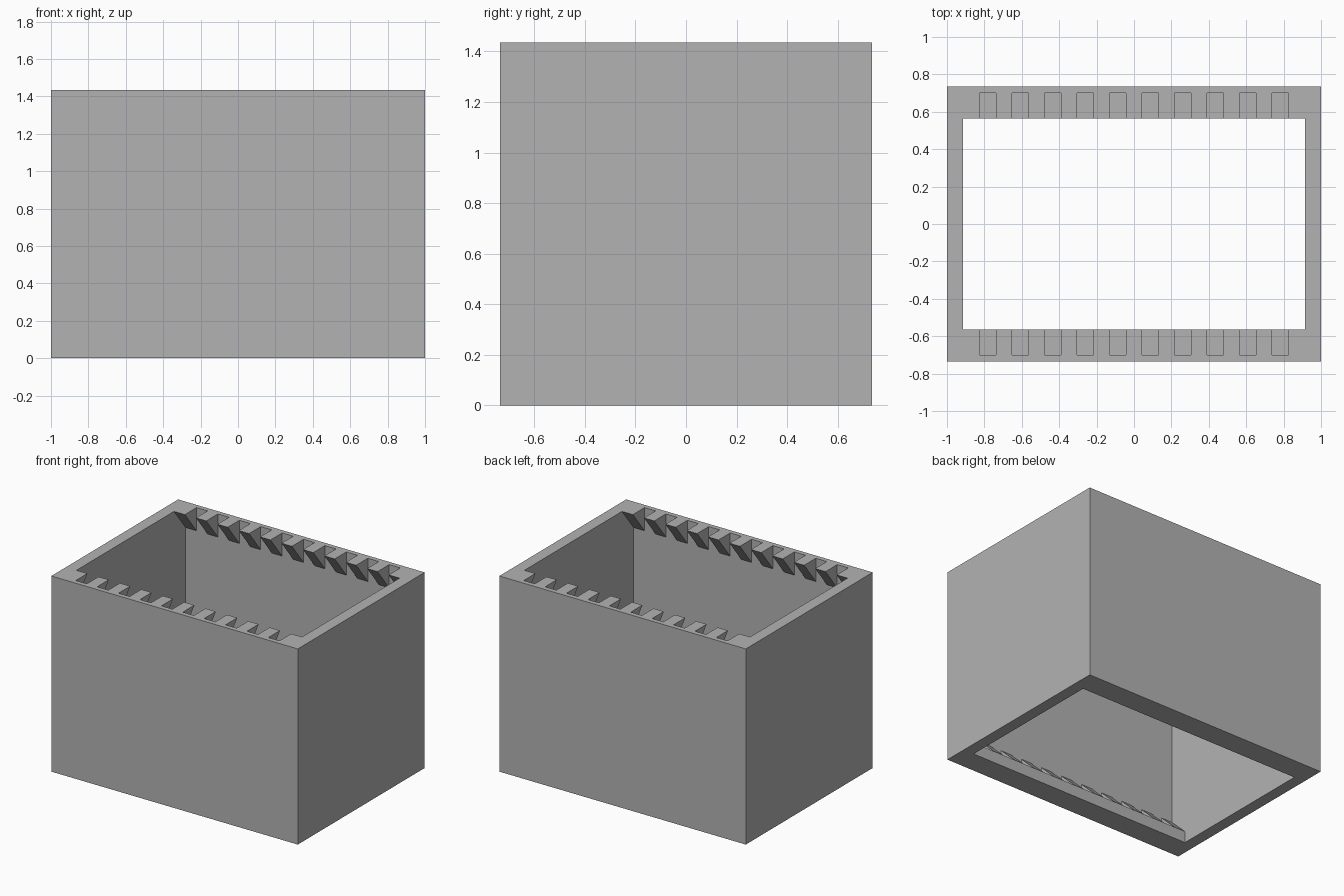
import bpy
import bmesh

cube = bpy.data.objects.get("Cube")
if cube:
    bpy.data.objects.remove(cube, do_unlink=True)

# Overall sizes
HALF_X, HALF_Y, HEIGHT = 1.0, 0.735, 1.435
IN_X, WALL_Y, LIP_Y = 0.915, 0.70, 0.565
LEDGE_Z, LOW_RISE, TOP_DROP = 0.085, 0.13, 0.17
SLOTS, PITCH, SLOT_W = 10, 0.1737, 0.09
OVER = 0.1

grey = bpy.data.materials.new("plain_grey")
grey.use_nodes = True
colour = (0.45, 0.45, 0.45, 1)
grey.diffuse_color = colour
grey.node_tree.nodes["Principled BSDF"].inputs["Base Color"].default_value = colour


def prism(name, profile, spans):
    """Extrude a (y, z) profile along x over each (start, end) span."""
    bm = bmesh.new()
    for x0, x1 in spans:
        face = bm.faces.new([bm.verts.new((x0, y, z)) for y, z in profile])
        ext = bmesh.ops.extrude_face_region(bm, geom=[face])
        moved = [v for v in ext["geom"] if isinstance(v, bmesh.types.BMVert)]
        bmesh.ops.translate(bm, verts=moved, vec=(x1 - x0, 0, 0))
    bmesh.ops.recalc_face_normals(bm, faces=bm.faces[:])
    mesh = bpy.data.meshes.new(name)
    bm.to_mesh(mesh)
    bm.free()
    mesh.materials.append(grey)
    obj = bpy.data.objects.new(name, mesh)
    bpy.context.collection.objects.link(obj)
    return obj


def mirrored(half):
    """Close a half profile by mirroring it across y = 0."""
    return half + [(-y, z) for y, z in reversed(half)]


def cut(target, cutter):
    """Subtract the cutter, bake the result and drop the cutter."""
    cutter.hide_render = True
    mod = target.modifiers.new("cut", "BOOLEAN")
    mod.operation, mod.solver, mod.object = "DIFFERENCE", "EXACT", cutter
    bpy.context.view_layer.update()
    graph = bpy.context.evaluated_depsgraph_get()
    baked = bpy.data.meshes.new_from_object(target.evaluated_get(graph))
    target.modifiers.clear()
    target.data = baked
    bpy.data.objects.remove(cutter, do_unlink=True)


# Solid outer block
box = prism("slotted_box", mirrored([(HALF_Y, 0), (HALF_Y, HEIGHT)]),
            [(-HALF_X, HALF_X)])

# Through cavity: bottom ledge, sloped ridges, straight wall, overhanging top lip
cavity = prism("cavity_cutter", mirrored([
    (LIP_Y, -OVER), (LIP_Y, LEDGE_Z), (WALL_Y, LEDGE_Z + LOW_RISE),
    (WALL_Y, HEIGHT - TOP_DROP), (LIP_Y, HEIGHT), (LIP_Y, HEIGHT + OVER)]),
    [(-IN_X, IN_X)])
cut(box, cavity)

# Slots that split the lip and the ridges into teeth
centres = [(i - (SLOTS - 1) / 2) * PITCH for i in range(SLOTS)]
slots = prism("slot_cutter", mirrored([(WALL_Y, LEDGE_Z), (WALL_Y, HEIGHT + OVER)]),
              [(c - SLOT_W / 2, c + SLOT_W / 2) for c in centres])
cut(box, slots)
